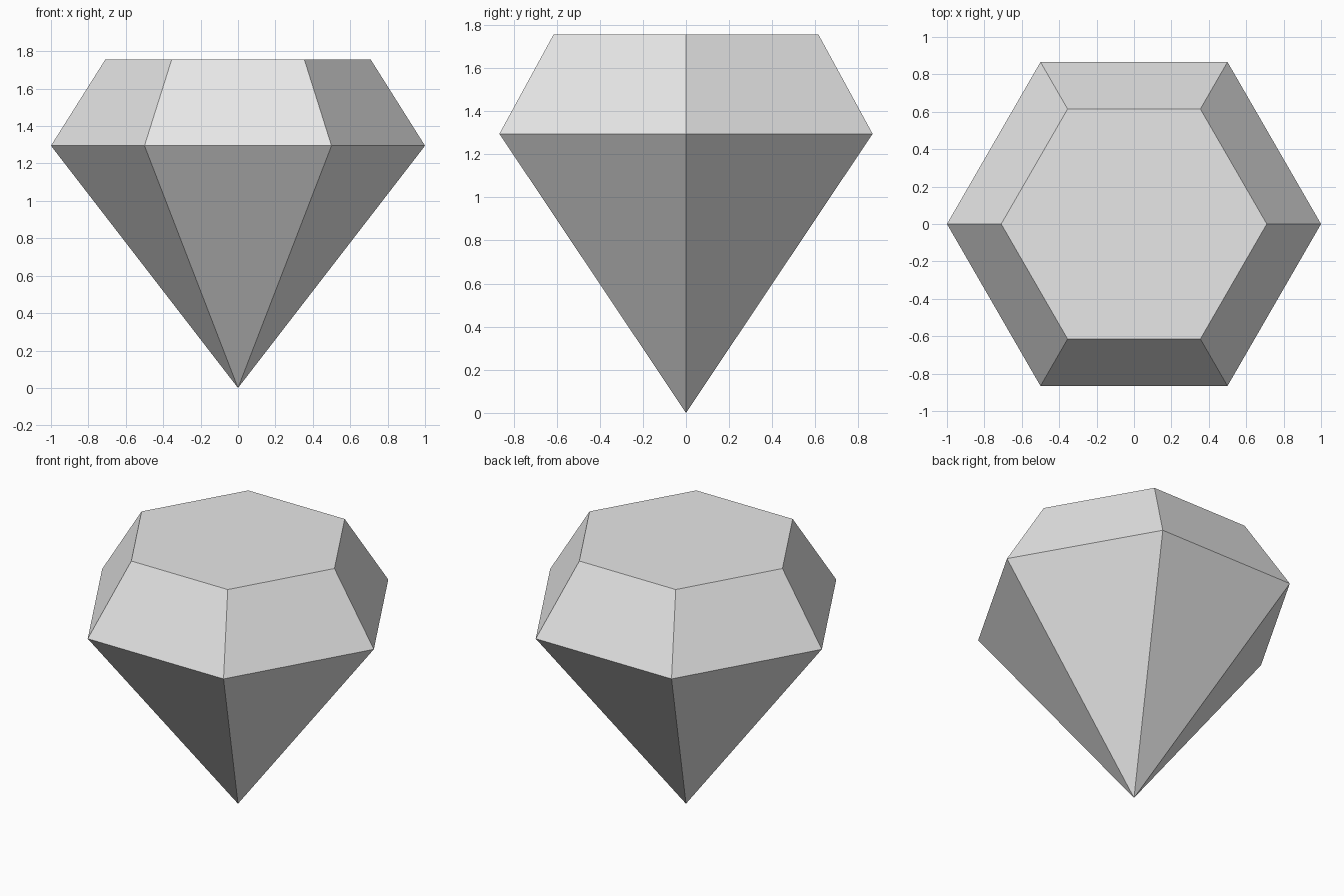
import bpy
import bmesh
from math import cos, sin, tau

SIDES = 6
GIRDLE_RADIUS, GIRDLE_Z = 1.0, 1.295
TABLE_RADIUS, TABLE_Z = 0.71, 1.755

# Remove the default cube
cube = bpy.data.objects.get("Cube")
if cube:
    bpy.data.objects.remove(cube, do_unlink=True)

# Plain grey stone
grey = bpy.data.materials.new("light_grey")
grey.use_nodes = True
grey.diffuse_color = (0.8, 0.8, 0.8, 1)
for node in grey.node_tree.nodes:
    if node.type == "BSDF_PRINCIPLED":
        node.inputs["Base Color"].default_value = grey.diffuse_color


def ring(bm, radius, z):
    """Corners of a regular polygon, with one corner on +x."""
    angles = [tau * i / SIDES for i in range(SIDES)]
    return [bm.verts.new((radius * cos(a), radius * sin(a), z)) for a in angles]


bm = bmesh.new()
tip = bm.verts.new((0, 0, 0))
girdle = ring(bm, GIRDLE_RADIUS, GIRDLE_Z)
table = ring(bm, TABLE_RADIUS, TABLE_Z)

# Pointed lower facets and sloping crown facets
for i in range(SIDES):
    j = (i + 1) % SIDES
    bm.faces.new((tip, girdle[j], girdle[i]))
    bm.faces.new((girdle[i], girdle[j], table[j], table[i]))

# Flat table on top
bm.faces.new(table)
bmesh.ops.recalc_face_normals(bm, faces=bm.faces)

mesh = bpy.data.meshes.new("cut_gem")
bm.to_mesh(mesh)
bm.free()
mesh.materials.append(grey)
gem = bpy.data.objects.new("cut_gem", mesh)
bpy.context.collection.objects.link(gem)
